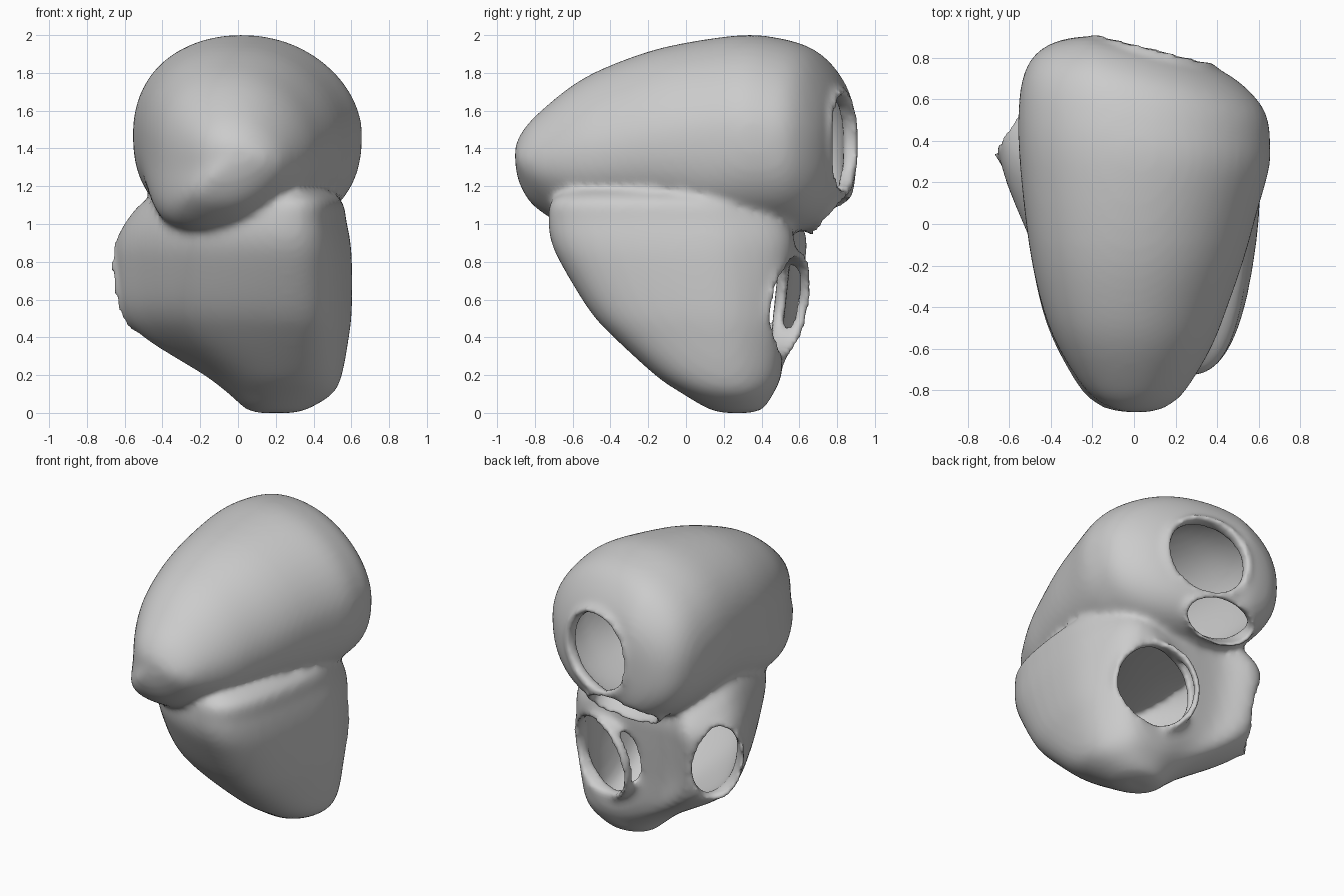
import bpy, bmesh, math
from mathutils import Vector

if "Cube" in bpy.data.objects:
    bpy.data.objects.remove(bpy.data.objects["Cube"])

N = 48

def smooth(t):
    t = max(0.0, min(1.0, t))
    return t * t * (3 - 2 * t)

def catmull(p, i, t, closed):
    n = len(p)
    g = (lambda k: p[k % n]) if closed else (lambda k: p[max(0, min(n - 1, k))])
    a, b, c, d = (Vector(g(i + k)) for k in (-1, 0, 1, 2))
    return 0.5 * (2 * b + (c - a) * t + (2 * a - 5 * b + 4 * c - d) * t * t
                  + (3 * b - a - 3 * c + d) * t ** 3)

def resample(stations, k=4):
    out = [catmull(stations, i, j / k, False) for i in range(len(stations) - 1) for j in range(k)]
    return out + [Vector(stations[-1])]

def power(v, e):
    return math.copysign(abs(v) ** e, v)

def apply(ob, kind, **kw):
    m = ob.modifiers.new("m", kind)
    for k, v in kw.items():
        setattr(m, k, v)
    bpy.context.view_layer.objects.active = ob
    bpy.ops.object.modifier_apply(modifier=m.name)

def combine(ob, other, op):
    apply(ob, 'BOOLEAN', object=other, operation=op, solver='MANIFOLD')
    bpy.data.objects.remove(other)

def loft(name, rings, inset=0.0):
    bm = bmesh.new()
    rows = [[bm.verts.new(p) for p in r] for r in rings]
    for a, b in zip(rows, rows[1:]):
        for i in range(N):
            bm.faces.new((a[i], a[(i + 1) % N], b[(i + 1) % N], b[i]))
    bm.faces.new(rows[0])
    bm.faces.new(rows[-1])
    bmesh.ops.recalc_face_normals(bm, faces=bm.faces)
    bm.normal_update()
    if inset:
        moves = [(v, v.co - v.normal * inset) for v in bm.verts]
        for v, co in moves:
            v.co = co
    me = bpy.data.meshes.new(name)
    bm.to_mesh(me)
    bm.free()
    ob = bpy.data.objects.new(name, me)
    bpy.context.collection.objects.link(ob)
    apply(ob, 'REMESH', mode='VOXEL', voxel_size=.025)
    return ob

# upper chamber: rounded sections along y (y, left, right, bottom, top)
UP = [(-.905, -.03, .09, 1.31, 1.41), (-.88, -.12, .16, 1.21, 1.47), (-.8, -.23, .25, 1.09, 1.57),
      (-.6, -.36, .37, .97, 1.735), (-.4, -.44, .45, .93, 1.84), (-.1, -.505, .55, .93, 1.94),
      (.3, -.55, .645, .94, 2.0), (.55, -.555, .655, .95, 1.98), (.72, -.53, .63, .98, 1.92),
      (.83, -.46, .52, 1.04, 1.8), (.89, -.33, .36, 1.14, 1.66), (.91, -.12, .14, 1.3, 1.47)]

def upper(name, inset=0.0):
    rings = []
    for y, l, r, b, t in resample(UP):
        ring = []
        for i in range(N):
            a = 2 * math.pi * i / N
            c, s = math.cos(a), math.sin(a)
            e = .97 - .12 * smooth(.5 - 2 * s)
            x = (l + r) / 2 + (r - l) / 2 * power(c, e)
            z = (b + t) / 2 + (t - b) / 2 * power(s, e)
            x -= .1 * smooth(-s) * smooth((.2 - y) / .6) + .03 * smooth(s)
            ring.append((x, y - .22 * max(0, x + .2) * smooth(y / .8), z))
        rings.append(ring)
    return loft(name, rings, inset)

# lower chamber: skewed plan, scaled up the height (z, left, right, front, back)
PLAN = [(1, .05), (.95, .5), (.7, .85), (.1, .85), (-.35, .86), (-.72, .97),
        (-1, .6), (-.8, 0), (-.45, -.6), (.05, -.92), (.58, -1), (.86, -.68)]
LOW = [(0, .1, .29, .2, .34), (.02, .04, .37, .12, .41), (.1, -.05, .5, -.02, .47),
       (.2, -.18, .55, -.17, .53), (.4, -.5, .585, -.38, .58), (.55, -.62, .6, -.51, .61),
       (.8, -.65, .6, -.66, .65), (.92, -.64, .59, -.71, .66), (1.02, -.59, .57, -.72, .62),
       (1.12, -.5, .55, -.71, .54), (1.18, -.36, .46, -.62, .4)]

def lower(name, inset=0.0):
    rings = []
    for z, l, r, f, b in resample(LOW):
        w, ring = smooth(.15 + z / .6), []
        for i in range(N):
            p = catmull(PLAN, i // 4, (i % 4) / 4, True)
            a = 2 * math.pi * i / N
            p = p * w + Vector((math.cos(a), math.sin(a))) * (1 - w)
            ring.append(((l + r) / 2 + (r - l) / 2 * p.x, (f + b) / 2 + (b - f) / 2 * p.y, z))
        rings.append(ring)
    return loft(name, rings, inset)

heart = lower("chambers")
combine(heart, lower("lower_cavity", .06), 'DIFFERENCE')
combine(heart, upper("upper_body"), 'UNION')
combine(heart, upper("upper_cavity", .07), 'DIFFERENCE')

# openings: centre, outward direction, half width, half height
HOLES = [((.09, .81, 1.43), (.25, 1, 0), .26, .25),
         ((-.06, .74, 1.07), (0, .75, -.65), .24, .13),
         ((.26, .52, .57), (.4, 1, -.2), .25, .26),
         ((-.53, .44, .71), (-.75, .65, -.12), .16, .25)]

def tube(c, d, w, h, r, depth):
    bpy.ops.mesh.primitive_cylinder_add(vertices=40, radius=r, depth=depth)
    ob = bpy.context.object
    ob.rotation_euler = Vector(d).to_track_quat('Z', 'Y').to_euler()
    ob.location = c
    ob.scale = (w, h, 1)
    bpy.context.view_layer.update()
    return ob

# slight lips first, then the openings through them
for c, d, w, h in HOLES:
    combine(heart, tube(c, d, w, h, 1.15, .07), 'UNION')
for c, d, w, h in HOLES:
    combine(heart, tube(c, d, w, h, 1.0, .4), 'DIFFERENCE')

# blend everything into one soft skin
apply(heart, 'REMESH', mode='VOXEL', voxel_size=.021)
apply(heart, 'SMOOTH', factor=.5, iterations=10)
heart.data.shade_smooth()
